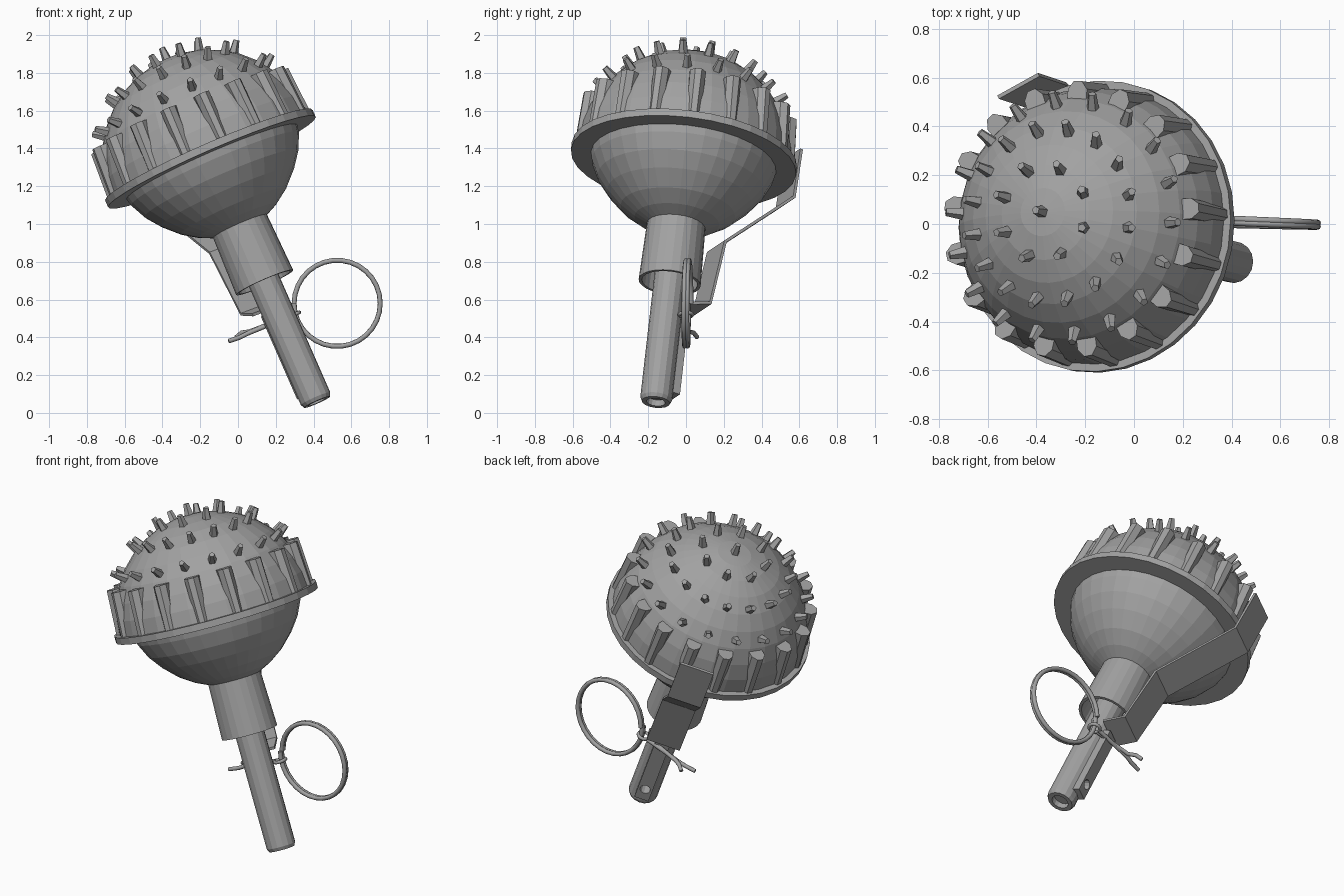
import bpy, bmesh
from math import sin, cos, pi, radians
from mathutils import Matrix, Vector

cube = bpy.data.objects.get("Cube")
if cube:
    bpy.data.objects.remove(cube, do_unlink=True)

steel = bpy.data.materials.new("grey_steel")
steel.use_nodes = True
GREY = (0.36, 0.36, 0.36, 1)
steel.diffuse_color = GREY
steel.node_tree.nodes["Principled BSDF"].inputs["Base Color"].default_value = GREY

# Tilted frame: local z runs up the handle, origin at the centre of the flange
up = Vector((-0.399, 0.105, 0.911)).normalized()
side = (Vector((1, 0, 0)) - up * up.x).normalized()
back = up.cross(side)
FRAME = Matrix.Translation((-0.15, -0.01, 1.355)) @ Matrix((side, back, up)).transposed().to_4x4()
LEVER = Matrix.Rotation(radians(115), 4, "Z")


def finish(name, bm, matrix=FRAME):
    bmesh.ops.recalc_face_normals(bm, faces=bm.faces)
    bm.transform(matrix)
    mesh = bpy.data.meshes.new(name)
    bm.to_mesh(mesh)
    bm.free()
    mesh.materials.append(steel)
    obj = bpy.data.objects.new(name, mesh)
    bpy.context.collection.objects.link(obj)
    return obj


def lathe(name, profile, steps=32, closed=False):
    """Spin (radius, height) points round the handle axis."""
    bm = bmesh.new()
    verts = [bm.verts.new((r, 0, z)) for r, z in profile]
    pairs = list(zip(verts, verts[1:] + verts[:1])) if closed else list(zip(verts, verts[1:]))
    edges = [bm.edges.new(p) for p in pairs]
    bmesh.ops.spin(bm, geom=verts + edges, cent=(0, 0, 0), axis=(0, 0, 1),
                   angle=2 * pi, steps=steps)
    bmesh.ops.remove_doubles(bm, verts=bm.verts, dist=0.0005)
    return finish(name, bm)


def tube(name, points, radius, cyclic=False, sides=2):
    """Round wire through world points, turned into a mesh."""
    curve = bpy.data.curves.new(name + "_path", "CURVE")
    curve.dimensions = "3D"
    curve.bevel_depth = radius
    curve.bevel_resolution = sides
    curve.use_fill_caps = True
    spline = curve.splines.new("POLY")
    spline.points.add(len(points) - 1)
    for p, co in zip(spline.points, points):
        p.co = (*co, 1)
    spline.use_cyclic_u = cyclic
    temp = bpy.data.objects.new(name + "_path", curve)
    bpy.context.collection.objects.link(temp)
    mesh = bpy.data.meshes.new_from_object(temp.evaluated_get(bpy.context.evaluated_depsgraph_get()))
    bpy.data.objects.remove(temp, do_unlink=True)
    mesh.name = name
    mesh.materials.clear()
    mesh.materials.append(steel)
    obj = bpy.data.objects.new(name, mesh)
    bpy.context.collection.objects.link(obj)


# Head: dome, flange and lower bowl
R = 0.57
lathe("dome", [(R * cos(i * pi / 18), R * sin(i * pi / 18)) for i in range(10)])
lathe("flange", [(0.49, -0.03), (0.6, -0.03), (0.6, 0.01), (0.49, 0.01)], closed=True)
lathe("lower_bowl", [(0.5, 0), (0.485, -0.07), (0.445, -0.155), (0.385, -0.235),
                     (0.305, -0.315), (0.225, -0.37), (0.14, -0.41)])

# Handle: hollow sleeve and long rod with a recessed end
lathe("sleeve", [(0.155, -0.38), (0.165, -0.73), (0.148, -0.73), (0.14, -0.38)], 24, True)
rod = lathe("rod", [(0, -0.4), (0.085, -0.4), (0.085, -1.405), (0.075, -1.425),
                    (0.05, -1.425), (0.05, -1.39), (0, -1.39)], 16)

# Ribs round the skirt of the dome
bm = bmesh.new()
RIBS = 17
for i in range(RIBS):
    turn = Matrix.Rotation(radians(2.3) + i * 2 * pi / RIBS, 4, "Z")
    rings = []
    for centre, wide, z in ((0.53, 0.04, 0), (0.515, 0.046, 0.27)):
        rings.append([bm.verts.new(turn @ Vector((centre + 0.06 * cos(a), wide * sin(a), z)))
                      for a in (pi / 8 + k * pi / 4 for k in range(8))])
    low, top = rings
    for k in range(8):
        n = (k + 1) % 8
        bm.faces.new((low[k], low[n], top[n], top[k]))
    bm.faces.new(top)
    bm.faces.new(low)
finish("skirt_ribs", bm)

# Spikes in rings round the pole: polar angle, count, first azimuth
bm = bmesh.new()
for polar, count, start in ((0, 1, 0), (19, 8, 23), (37, 16, 11), (55, 18, -5)):
    for i in range(count):
        place = (Matrix.Rotation(radians(start) + i * 2 * pi / count, 4, "Z")
                 @ Matrix.Rotation(radians(polar), 4, "Y")
                 @ Matrix.Translation((0, 0, R + 0.02)))
        bmesh.ops.create_cone(bm, cap_ends=True, segments=5, radius1=0.029,
                              radius2=0.017, depth=0.09, matrix=place)
finish("dome_spikes", bm)

# Safety lever: bent strip running down beside the head to the rod
bm = bmesh.new()
path = [(0.63, 0.2), (0.62, -0.08), (0.25, -0.45), (0.205, -0.82), (0.08, -0.86)]
HALF = 0.1
rows = [[bm.verts.new((r, y, z)) for y in (-HALF, HALF)] for r, z in path]
for a, b in zip(rows, rows[1:]):
    bm.faces.new((a[0], a[1], b[1], b[0]))
lever = finish("safety_lever", bm, FRAME @ LEVER)
thick = lever.modifiers.new("thickness", "SOLIDIFY")
thick.thickness = 0.016
thick.offset = 0

# Raised strip on the back of the rod
bm = bmesh.new()
bmesh.ops.create_cube(bm, size=1, matrix=Matrix.Translation((0.085, 0, -1.12))
                      @ Matrix.Diagonal((0.06, 0.085, 0.48, 1)))
strip = finish("rod_strip", bm, FRAME @ LEVER)

# Round hole through the strip into the rod
bm = bmesh.new()
bmesh.ops.create_cone(bm, cap_ends=True, segments=12, radius1=0.03, radius2=0.03, depth=0.12,
                      matrix=Matrix.Translation((0.1, 0, -1.28)) @ Matrix.Rotation(pi / 2, 4, "Y"))
cutter = finish("hole_cutter", bm, FRAME @ LEVER)
cutter.hide_render = True
cutter.hide_viewport = True
cutter.display_type = "WIRE"
for obj in (rod, strip):
    cut = obj.modifiers.new("hole", "BOOLEAN")
    cut.operation = "DIFFERENCE"
    cut.object = cutter
    cut.solver = "EXACT"

# Split pull ring: two coils joined by a gentle step
coils = []
for i in range(61):
    a = pi + i * 4 * pi / 60
    coils.append((0.525 + 0.228 * cos(a), 0.03 * (i / 60) - 0.018 + 0.03 * sin(a / 2) ** 2 * 0.5,
                  0.58 + 0.228 * sin(a)))
tube("pull_ring", coils, 0.013)

# Cotter pin with an eye round the ring and two splayed legs
eye = Vector((0.295, 0, 0.52))
tube("pin_eye", [eye + Vector((0.03 * cos(a), 0.035 * sin(a), 0.012 * cos(a)))
                 for a in (k * pi / 6 for k in range(12))], 0.01, True)
tube("pin_leg_long", [(0.27, 0.01, 0.51), (0.05, 0.0, 0.42), (0.01, -0.01, 0.4),
                      (-0.05, -0.02, 0.38)], 0.012)
tube("pin_leg_short", [(0.27, -0.01, 0.51), (0.06, 0.015, 0.43), (0.02, 0.04, 0.425),
                       (-0.01, 0.06, 0.4)], 0.012)
